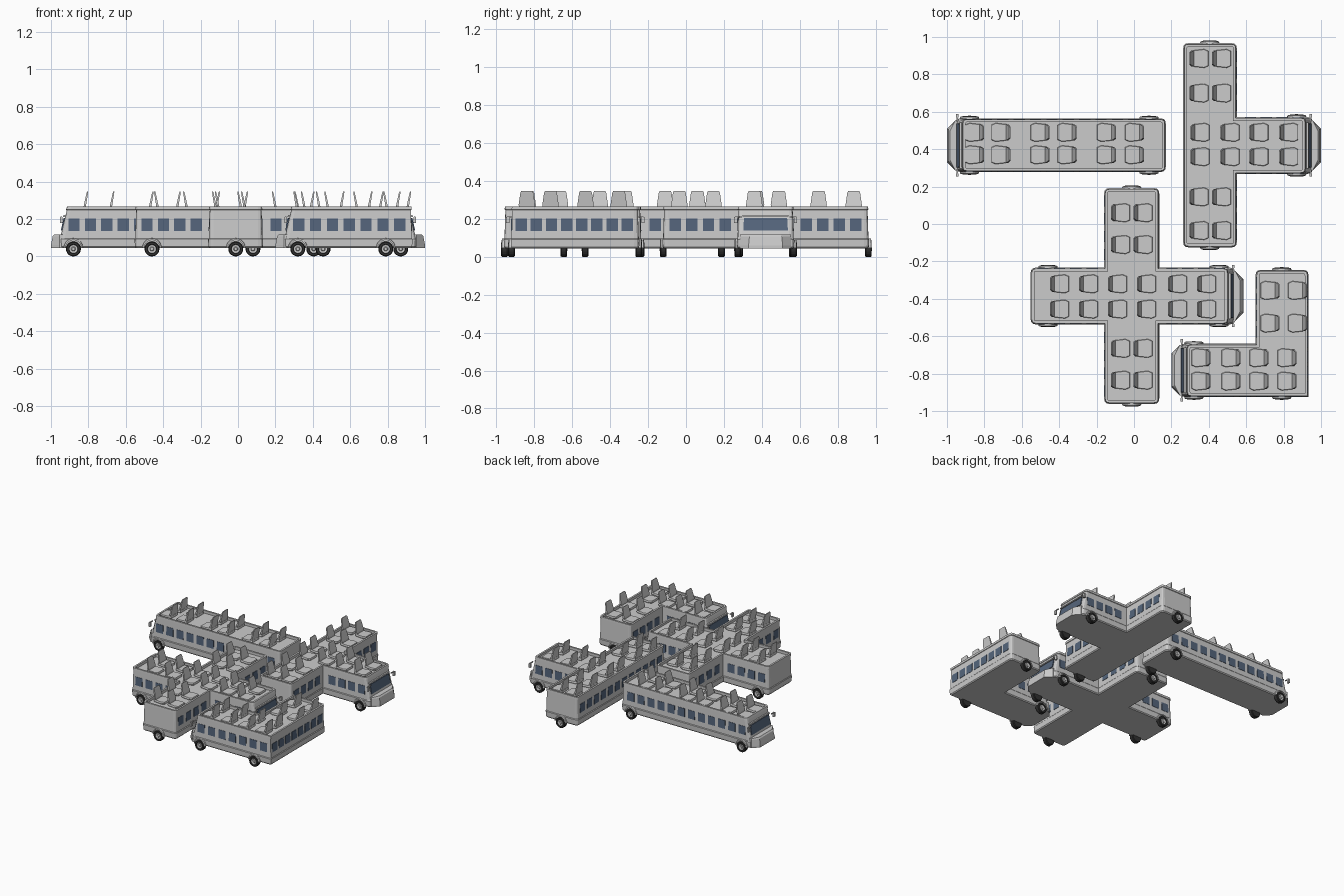
import bpy, bmesh, math
from mathutils import Vector

if "Cube" in bpy.data.objects:
    bpy.data.objects.remove(bpy.data.objects["Cube"])


def material(name, col):
    m = bpy.data.materials.new(name)
    m.diffuse_color = (*col, 1)
    m.use_nodes = True
    m.node_tree.nodes["Principled BSDF"].inputs["Base Color"].default_value = m.diffuse_color
    return m


GLASS = material("glass", (0.09, 0.13, 0.2))
RUBBER = material("rubber", (0.03, 0.03, 0.03))


def loft(name, rings, mat=None):
    """Closed solid through rings of equal point count."""
    bm = bmesh.new()
    rows = [[bm.verts.new(p) for p in r] for r in rings]
    n = len(rows[0])
    for a, b in zip(rows, rows[1:]):
        for i in range(n):
            j = (i + 1) % n
            bm.faces.new((a[i], a[j], b[j], b[i]))
    bm.faces.new(rows[0][::-1])
    bm.faces.new(rows[-1])
    bmesh.ops.recalc_face_normals(bm, faces=bm.faces)
    me = bpy.data.meshes.new(name)
    bm.to_mesh(me)
    bm.free()
    ob = bpy.data.objects.new(name, me)
    bpy.context.collection.objects.link(ob)
    if mat:
        me.materials.append(mat)
    return ob


def box(name, lo, hi, mat=None):
    return loft(name, [[(lo[0], lo[1], z), (hi[0], lo[1], z), (hi[0], hi[1], z), (lo[0], hi[1], z)]
                       for z in (lo[2], hi[2])], mat)


def round_corners(corners, steps=3):
    """Corners are (x, y, radius); radius 0 stays sharp."""
    out = []
    for i, (x, y, r) in enumerate(corners):
        p = Vector((x, y))
        if r == 0:
            out.append(p)
            continue
        a = p + (Vector(corners[i - 1][:2]) - p).normalized() * r
        b = p + (Vector(corners[(i + 1) % len(corners)][:2]) - p).normalized() * r
        for k in range(steps + 1):
            t = k / steps
            out.append(a * (1 - t) ** 2 + p * 2 * t * (1 - t) + b * t * t)
    return out


def inset(pts, d):
    """Mitred inset of a counter-clockwise outline."""
    out = []
    for i, p in enumerate(pts):
        e1 = (p - pts[i - 1]).normalized()
        e2 = (pts[(i + 1) % len(pts)] - p).normalized()
        n1, n2 = Vector((-e1.y, e1.x)), Vector((-e2.y, e2.x))
        out.append(p + (n1 + n2) * d / (1 + n1.dot(n2)))
    return out


def lean(z):
    return max(0, z - 0.115) * 0.23


# body wall profile: (inset, height), ending on the sunken seat deck
PROFILE = [(0.008, 0.045), (0.002, 0.052), (0, 0.092), (0.004, 0.097), (0.009, 0.248),
           (0.005, 0.25), (0.006, 0.267), (0.02, 0.267), (0.02, 0.246)]


def body(corners, front, f):
    base = round_corners(corners)
    rings = []
    for d, z in PROFILE:
        rings.append([(q.x - (f * lean(z) if abs(p.x - front) < 0.035 else 0), q.y, z)
                      for p, q in zip(base, inset(base, d))])
    loft("bus_body", rings)


def cab(front, cy, f):
    # stubby nose, bumper and windscreen
    def nose_ring(z, tip, hw):
        return [(front - f * 0.02, cy - 0.135, z), (front, cy - 0.135, z), (front + f * tip, cy - hw, z),
                (front + f * tip, cy + hw, z), (front, cy + 0.135, z), (front - f * 0.02, cy + 0.135, z)]
    loft("nose", [nose_ring(0.045, 0.045, 0.09), nose_ring(0.06, 0.045, 0.09),
                  nose_ring(0.108, 0.036, 0.085), nose_ring(0.118, 0.028, 0.08)])

    def screen(z, out, hw):
        x = front - f * (lean(z) + 0.006)
        return [(x - f * 0.01, cy - hw, z), (x + f * out, cy - hw, z),
                (x + f * out, cy + hw, z), (x - f * 0.01, cy + hw, z)]
    loft("windscreen", [screen(0.138, 0.004, 0.118), screen(0.206, 0.004, 0.114)], GLASS)
    loft("visor", [screen(0.212, 0.008, 0.122), screen(0.222, 0.008, 0.122)])
    # wing mirrors on short arms
    for s in (-1, 1):
        x = front - f * 0.01
        y0, y1 = sorted((cy + s * 0.125, cy + s * 0.162))
        box("mirror_arm", (x - 0.004, y0, 0.207), (x + 0.004, y1, 0.213))
        ym = cy + s * 0.158
        box("mirror", (x - 0.006, ym - 0.009, 0.178), (x + 0.006, ym + 0.009, 0.21))


def windows(x0, y0, x1, y1, pitch=0.085):
    """Row of panes along a wall; the wall faces right of travel."""
    a, b = Vector((x0, y0)), Vector((x1, y1))
    n = max(1, round((b - a).length / pitch))
    u = (b - a).normalized()
    out = Vector((u.y, -u.x))
    step = (b - a).length / n
    for i in range(n):
        c = a + u * step * (i + 0.5)
        rings = []
        for z, o in ((0.137, -0.003), (0.202, -0.005)):
            rings.append([(*(c + u * s * 0.03 + out * (o + k)), z)
                          for s, k in ((-1, -0.01), (1, -0.01), (1, 0), (-1, 0))])
        loft("window", rings, GLASS)


def wheel(x, y, nx, ny):
    """Wheel and arch on the wall point (x, y) with outward normal n."""
    u = Vector((-ny, nx, 0))
    n = Vector((nx, ny, 0))
    c = Vector((x, y, 0.04))

    def ring(r, d, cz=0.0):
        return [c + n * d + u * r * math.cos(t) + Vector((0, 0, cz + r * math.sin(t)))
                for t in (2 * math.pi * k / 20 for k in range(20))]
    loft("tyre", [ring(0.036, -0.022), ring(0.04, -0.017), ring(0.04, 0.008),
                  ring(0.036, 0.013), ring(0.025, 0.013), ring(0.023, 0.008)], RUBBER)
    loft("hub", [ring(0.022, 0), ring(0.022, 0.011), ring(0.012, 0.009), ring(0.008, 0.015)])
    arc = [math.pi * k / 10 for k in range(11)]
    rings = []
    for t in arc:
        d = u * math.cos(t) + Vector((0, 0, math.sin(t)))
        rings.append([c + Vector((0, 0, 0.006)) + d * r + n * o
                      for r, o in ((0.042, -0.01), (0.042, 0.011), (0.05, 0.008), (0.053, -0.01))])
    loft("wheel_arch", rings)


def seat(x, y, f):
    """Roof seat looking along f (+1 or -1 in x)."""
    def cushion(z, g):
        return [(x + f * px * g, y + py * g, z) for px, py in
                ((-0.045, -0.042), (0.025, -0.05), (0.048, -0.04), (0.048, 0.04), (0.025, 0.05), (-0.045, 0.042))]
    loft("seat_cushion", [cushion(0.244, 0.94), cushion(0.254, 1), cushion(0.263, 0.95)])

    def back(z, off, w, t):
        return [(x - f * (off + t), y - w, z), (x - f * (off - t), y - w, z),
                (x - f * (off - t), y + w, z), (x - f * (off + t), y + w, z)]
    loft("seat_back", [back(0.246, 0.033, 0.04, 0.006), back(0.275, 0.037, 0.043, 0.006),
                       back(0.338, 0.049, 0.034, 0.004), back(0.348, 0.051, 0.029, 0.003)])


def seats(xs, ys, f):
    for x in xs:
        for y in ys:
            seat(x, y, f)


R = 0.028
# straight bus
body([(-0.955, 0.278, R), (0.17, 0.278, R), (0.17, 0.565, R), (-0.955, 0.565, R)], -0.955, -1)
cab(-0.955, 0.42, -1)
windows(-0.92, 0.278, 0.13, 0.278)
windows(0.13, 0.565, -0.92, 0.565)
for wx in (-0.88, 0.08):
    wheel(wx, 0.278, 0, -1)
    wheel(wx, 0.565, 0, 1)
seats((-0.855, -0.715, -0.505, -0.36, -0.15, 0.0), (0.49, 0.37), -1)

# T-shaped bus
body([(0.263, -0.125, R), (0.55, -0.125, R), (0.55, 0.268, 0), (0.955, 0.268, R), (0.955, 0.572, R),
      (0.55, 0.572, 0), (0.55, 0.967, R), (0.263, 0.967, R)], 0.955, 1)
cab(0.955, 0.42, 1)
windows(0.263, 0.94, 0.263, -0.1)
windows(0.55, -0.1, 0.55, 0.25)
windows(0.55, 0.59, 0.55, 0.94)
windows(0.58, 0.268, 0.92, 0.268)
windows(0.92, 0.572, 0.58, 0.572)
for w in ((0.405, 0.967, 0, 1), (0.405, -0.125, 0, -1), (0.87, 0.572, 0, 1), (0.87, 0.268, 0, -1)):
    wheel(*w)
seats((0.355, 0.515, 0.67, 0.83), (0.49, 0.36), 1)
seats((0.35, 0.47), (0.885, 0.70, 0.145, -0.035), 1)

# cross-shaped bus
body([(-0.553, -0.537, R), (-0.16, -0.537, 0), (-0.16, -0.962, R), (0.135, -0.962, R), (0.135, -0.537, 0),
      (0.54, -0.537, R), (0.54, -0.233, R), (0.135, -0.233, 0), (0.135, 0.192, R), (-0.16, 0.192, R),
      (-0.16, -0.233, 0), (-0.553, -0.233, R)], 0.54, 1)
cab(0.54, -0.385, 1)
for s in (-1, 1):
    wheel(-0.46, -0.385 + s * 0.152, 0, s)
    wheel(0.455, -0.385 + s * 0.152, 0, s)
    wheel(-0.012, -0.385 + s * 0.577, 0, s)
windows(-0.53, -0.537, -0.18, -0.537)
windows(0.16, -0.537, 0.5, -0.537)
windows(0.5, -0.233, 0.16, -0.233)
windows(-0.18, -0.233, -0.53, -0.233)
for y0, y1 in ((-0.94, -0.56), (-0.21, 0.17)):
    windows(0.135, y0, 0.135, y1)
    windows(-0.16, y1, -0.16, y0)
seats((-0.395, -0.24, -0.085, 0.07, 0.235, 0.39), (-0.32, -0.455), 1)
seats((-0.07, 0.05), (0.06, -0.11, -0.665, -0.835), 1)

# L-shaped bus
body([(0.245, -0.925, R), (0.933, -0.925, 0), (0.933, -0.245, R), (0.65, -0.245, R),
      (0.65, -0.64, 0), (0.245, -0.64, R)], 0.245, -1)
cab(0.245, -0.782, -1)
windows(0.28, -0.925, 0.91, -0.925)
windows(0.933, -0.91, 0.933, -0.27)
windows(0.65, -0.27, 0.65, -0.62)
windows(0.63, -0.64, 0.28, -0.64)
for w in ((0.32, -0.925, 0, -1), (0.32, -0.64, 0, 1), (0.79, -0.925, 0, -1), (0.79, -0.245, 0, 1)):
    wheel(*w)
seats((0.355, 0.515, 0.665, 0.815), (-0.715, -0.84), -1)
seats((0.725, 0.872), (-0.355, -0.53), -1)
